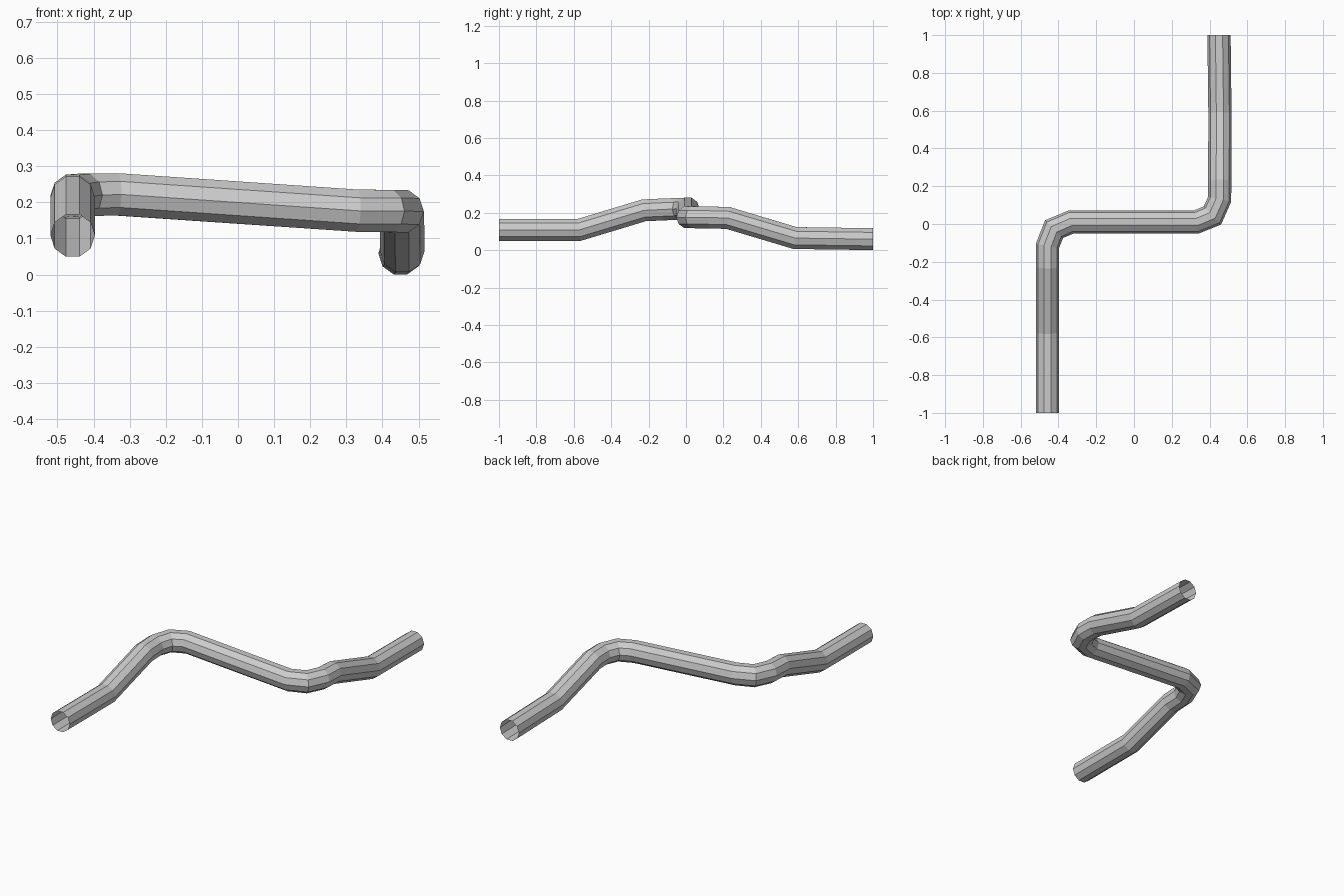
import bpy, bmesh, math
from mathutils import Vector

if "Cube" in bpy.data.objects:
    bpy.data.objects.remove(bpy.data.objects["Cube"])

RADIUS = 0.0615
SIDES = 10

# Centre line of the tube, from the front end to the back end
path = [Vector(p) for p in (
    (-0.458, -1.00, 0.108), (-0.458, -0.573, 0.108), (-0.458, -0.225, 0.213),
    (-0.458, -0.115, 0.218), (-0.423, -0.027, 0.221), (-0.335, 0.010, 0.222),
    (0.328, 0.010, 0.177), (0.415, 0.045, 0.176), (0.453, 0.130, 0.175),
    (0.454, 0.225, 0.172), (0.455, 0.583, 0.065), (0.450, 1.00, 0.059))]


def ring(bm, i):
    """Decagon ring, mitred between the neighbouring segments."""
    before = (path[i] - path[max(i - 1, 0)]).normalized()
    after = (path[min(i + 1, len(path) - 1)] - path[i]).normalized()
    normal = (before + after).normalized()
    seg = before if i else after
    side = seg.cross(Vector((0, 0, 1))).normalized()
    up = side.cross(seg)
    verts = []
    for k in range(SIDES):
        a = 2 * math.pi * k / SIDES
        off = RADIUS * (math.cos(a) * side + math.sin(a) * up)
        # Slide the point along its segment onto the mitre plane
        off -= seg * (off.dot(normal) / seg.dot(normal))
        verts.append(bm.verts.new(path[i] + off))
    return verts


# Open-ended bent tube
bm = bmesh.new()
rings = [ring(bm, i) for i in range(len(path))]
for a, b in zip(rings, rings[1:]):
    for k in range(SIDES):
        n = (k + 1) % SIDES
        bm.faces.new((a[k], a[n], b[n], b[k]))
bmesh.ops.recalc_face_normals(bm, faces=bm.faces)
mesh = bpy.data.meshes.new("bent_pipe")
bm.to_mesh(mesh)
bm.free()
pipe = bpy.data.objects.new("bent_pipe", mesh)
bpy.context.collection.objects.link(pipe)
